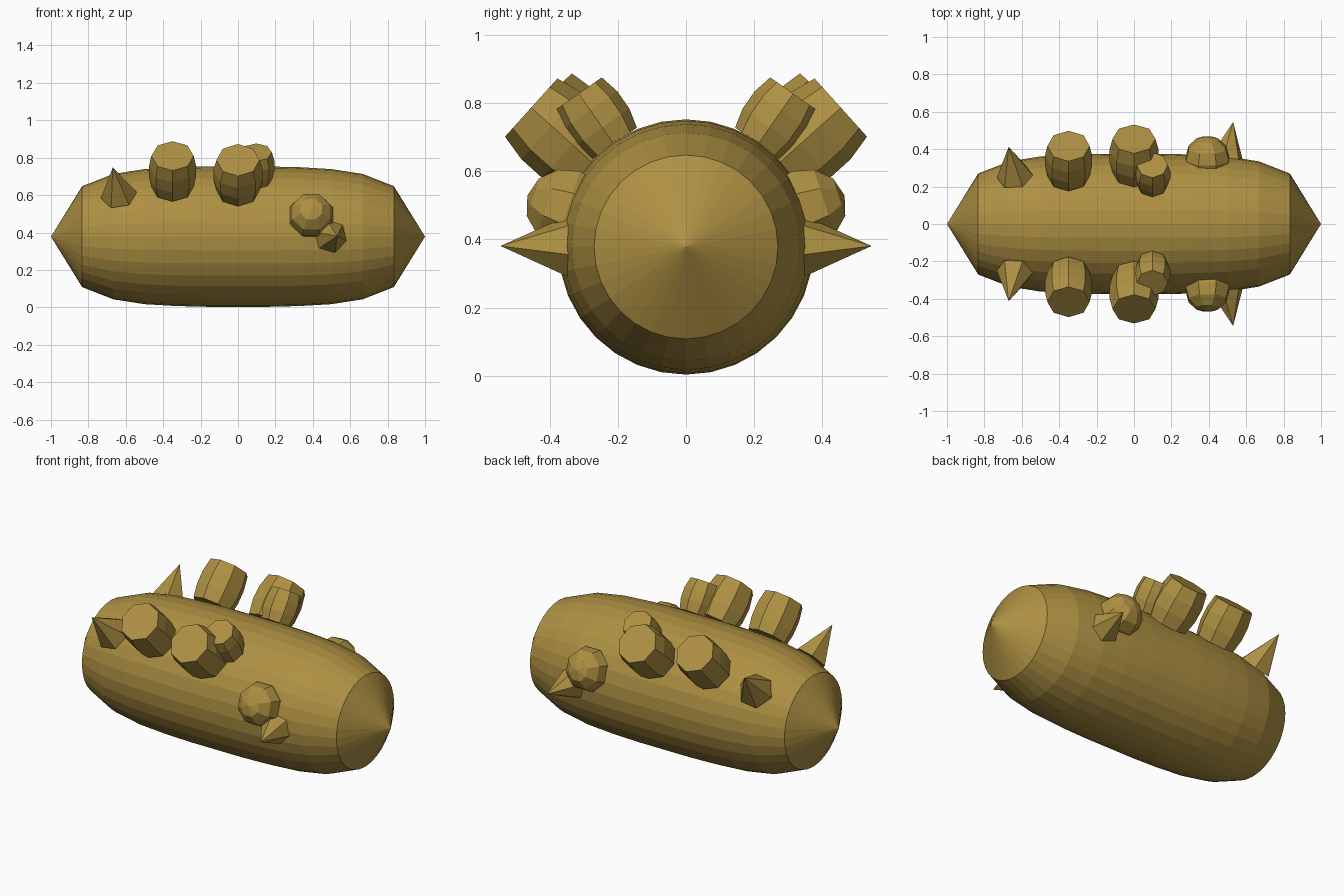
import bpy, bmesh, math
from mathutils import Vector

if "Cube" in bpy.data.objects:
    bpy.data.objects.remove(bpy.data.objects["Cube"])

mat = bpy.data.materials.new("olive_gold")
mat.diffuse_color = (0.42, 0.28, 0.055, 1)
mat.use_nodes = True
mat.node_tree.nodes["Principled BSDF"].inputs["Base Color"].default_value = mat.diffuse_color
AXIS_Z = 0.378


def lathe(name, profile, sides, base, direction, side_dir, mirror=True, turn=0.0):
    """Revolve (height, radius) pairs about a direction; side_dir fixes the first vertex."""
    base, d = Vector(base), Vector(direction).normalized()
    s = Vector(side_dir)
    u = (s - d * s.dot(d)).normalized()
    v = d.cross(u)
    bm = bmesh.new()
    rings = []
    for h, r in profile:
        c = base + d * h
        if r == 0:
            rings.append([bm.verts.new(c)] * sides)
            continue
        ring = []
        for i in range(sides):
            a = 2 * math.pi * i / sides + turn
            ring.append(bm.verts.new(c + u * r * math.cos(a) + v * r * math.sin(a)))
        rings.append(ring)
    for lo, hi in zip(rings, rings[1:]):
        for i in range(sides):
            j = (i + 1) % sides
            bm.faces.new(list(dict.fromkeys([lo[i], lo[j], hi[j], hi[i]])))
    if profile[0][1] > 0:
        bm.faces.new(rings[0][::-1])
    if profile[-1][1] > 0:
        bm.faces.new(rings[-1])
    bmesh.ops.recalc_face_normals(bm, faces=bm.faces)
    me = bpy.data.meshes.new(name)
    bm.to_mesh(me)
    bm.free()
    me.materials.append(mat)
    ob = bpy.data.objects.new(name, me)
    bpy.context.collection.objects.link(ob)
    if mirror:
        m = ob.modifiers.new("both_sides", 'MIRROR')
        m.use_axis = (False, True, False)
    return ob


def radial(angle):
    a = math.radians(angle)
    return Vector((0, math.cos(a), math.sin(a)))


# Long bulging body with pointed end caps
half = [(0, 0.375), (0.167, 0.375), (0.333, 0.371), (0.5, 0.361),
        (0.667, 0.335), (0.833, 0.27), (1, 0)]
profile = [(-x, r) for x, r in half[:0:-1]] + half
lathe("body", profile, 32, (0, 0, AXIS_Z), (1, 0, 0), (0, 0, 1), mirror=False)

# Eight-sided barrel knobs: x, angle, inner distance, outer distance, end radius, bulge radius
for name, x, ang, d0, d1, r, rm in [
        ("rear_barrel", -0.35, 46, 0.37, 0.60, 0.113, 0.126),
        ("middle_barrel", 0.0, 42, 0.37, 0.612, 0.115, 0.132),
        ("small_barrel", 0.098, 55, 0.37, 0.55, 0.083, 0.097)]:
    d = radial(ang)
    L = d1 - d0
    prof = [(0, r), (L * 0.33, rm), (L * 0.67, rm), (L, r)]
    lathe(name, prof, 8, Vector((x, 0, AXIS_Z)) + d * d0, d, (0, 0, 1))

# Faceted round knob
R = 0.125
prof = [(-R * math.cos(math.pi * k / 6), R * math.sin(math.pi * k / 6) if 0 < k < 6 else 0)
        for k in range(7)]
lathe("round_knob", prof, 8, Vector((0.392, 0, AXIS_Z)) + radial(18) * 0.365,
      radial(18), (0, 0, 1), turn=math.pi / 8)

# Spikes: base centre, tip, radius
for name, base, tip, r, turn in [
        ("rear_spike", (-0.637, 0.255, 0.60), (-0.67, 0.412, 0.747), 0.098, 0.3),
        ("front_spike", (0.497, 0.352, 0.379), (0.53, 0.545, 0.381), 0.09, -0.25)]:
    d = Vector(tip) - Vector(base)
    lathe(name, [(0, r), (d.length, 0)], 6, base, d, (0, 0, 1), turn=turn)
